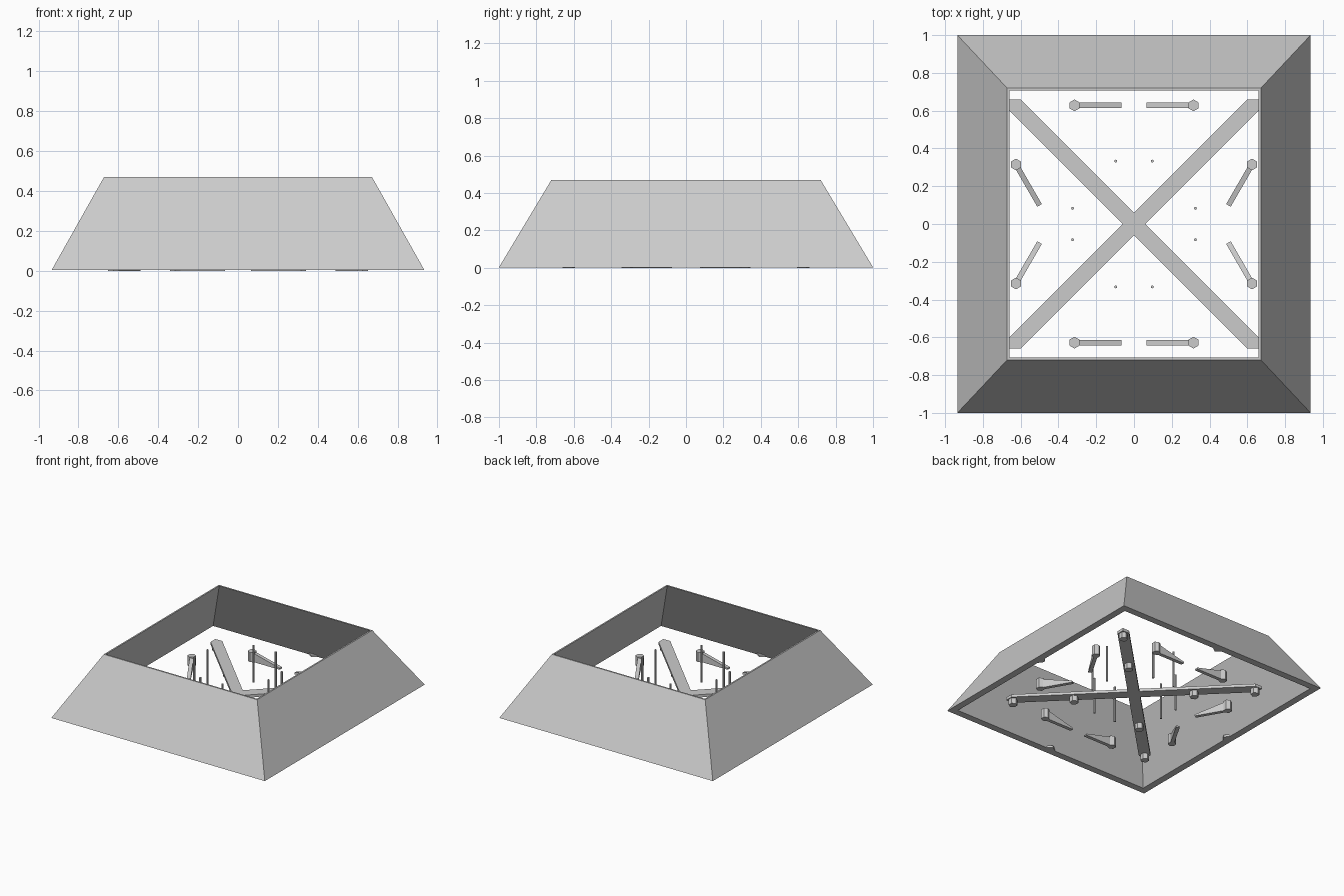
import bpy, bmesh
from math import sin, cos, pi, radians

if "Cube" in bpy.data.objects:
    bpy.data.objects.remove(bpy.data.objects["Cube"])


def finish(name, bm):
    bmesh.ops.recalc_face_normals(bm, faces=bm.faces)
    mesh = bpy.data.meshes.new(name)
    bm.to_mesh(mesh)
    bm.free()
    obj = bpy.data.objects.new(name, mesh)
    bpy.context.collection.objects.link(obj)
    return obj


def prism(name, outline, z0, z1):
    """Extrude a flat outline; z1 may be a function of the point for sloping tops."""
    bm = bmesh.new()
    low = [bm.verts.new((x, y, z0)) for x, y in outline]
    high = [bm.verts.new((x, y, z1)) for x, y in outline]
    bm.faces.new(low)
    bm.faces.new(high)
    n = len(outline)
    for i in range(n):
        j = (i + 1) % n
        bm.faces.new((low[i], low[j], high[j], high[i]))
    return finish(name, bm)


def ngon(cx, cy, r, n=6):
    return [(cx + r * sin(2 * pi * i / n), cy + r * cos(2 * pi * i / n)) for i in range(n)]


# sloping hollow wall: outer and inner rings, thicker at the foot
rings = [(0.935, 1.0, 0.003), (0.672, 0.72, 0.47),
         (0.66, 0.708, 0.47), (0.88, 0.945, 0.003)]
bm = bmesh.new()
loops = [[bm.verts.new((sx * x, sy * y, z)) for sx, sy in ((-1, -1), (1, -1), (1, 1), (-1, 1))]
         for x, y, z in rings]
for k in range(4):
    a, b = loops[k], loops[(k + 1) % 4]
    for i in range(4):
        j = (i + 1) % 4
        bm.faces.new((a[i], a[j], b[j], b[i]))
finish("sloped_wall", bm)

# small tabs in the middle of each side of the inner rim
for s in (-1, 1):
    prism("side_tab", [(s * 0.885, -0.05), (s * 0.885, 0.05), (s * 0.85, 0)], 0.003, 0.02)
    prism("end_tab", [(-0.05, s * 0.95), (0.05, s * 0.95), (0, s * 0.915)], 0.003, 0.02)

# diagonal cross brace
quarter = [(0.66, 0.6), (0.66, 0.66), (0.6, 0.66), (0.0, 0.06)]
outline = []
for _ in range(4):
    outline += quarter
    quarter = [(-y, x) for x, y in quarter]
prism("cross_brace", outline, 0.045, 0.067)

# wedge arm profile along its length: (distance, height)
L = 0.25
for sx in (-1, 1):
    for sy in (-1, 1):
        # feet under the brace
        for d in (0.31, 0.625):
            prism("brace_foot", ngon(sx * d, sy * d, 0.032), 0, 0.05)
        # thin upright pins
        for x, y in ((0.325, 0.083), (0.097, 0.333)):
            prism("pin", ngon(sx * x, sy * y, 0.008, 8), 0, 0.293)
        # hexagonal pegs with tapering arms
        for x, y, ang in ((0.315, 0.628, 180), (0.625, 0.315, 240)):
            prism("peg", ngon(sx * x, sy * y, 0.031), 0, 0.078)
            c, s = cos(radians(ang)), sin(radians(ang))
            bm = bmesh.new()
            sides = []
            for w in (-0.014, 0.014):
                sides.append([bm.verts.new((sx * (x + c * d - s * w), sy * (y + s * d + c * w), z))
                              for d, z in ((0.02, 0), (L, 0), (L, 0.012), (0.02, 0.07))])
                bm.faces.new(sides[-1])
            for i in range(4):
                j = (i + 1) % 4
                bm.faces.new((sides[0][i], sides[0][j], sides[1][j], sides[1][i]))
            finish("peg_arm", bm)
